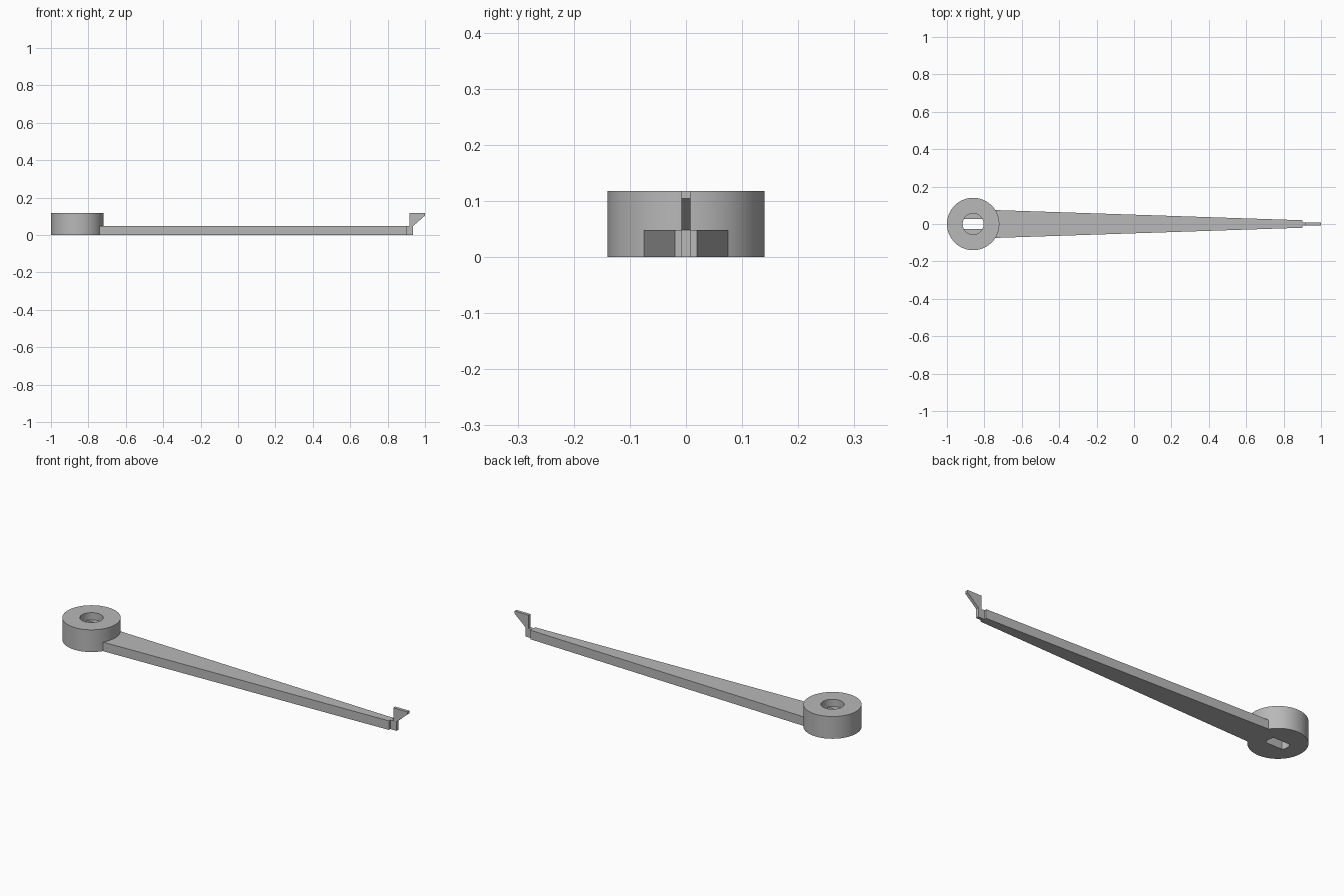
import bpy, bmesh
from math import sin, cos, pi, radians, asin

cube = bpy.data.objects.get("Cube")
if cube:
    bpy.data.objects.remove(cube, do_unlink=True)

grey = bpy.data.materials.new("plain_grey")
grey.use_nodes = True
grey.diffuse_color = (0.48, 0.48, 0.48, 1)
grey.node_tree.nodes["Principled BSDF"].inputs["Base Color"].default_value = grey.diffuse_color

HUB_X, HUB_R, HUB_H = -0.86, 0.14, 0.118
HOLE_R, FLOOR_Z = 0.056, 0.08
ARM_H = 0.048
SEGMENTS = 72


def finish(name, bm):
    bmesh.ops.remove_doubles(bm, verts=bm.verts, dist=1e-5)
    bmesh.ops.recalc_face_normals(bm, faces=bm.faces)
    mesh = bpy.data.meshes.new(name)
    bm.to_mesh(mesh)
    bm.free()
    mesh.materials.append(grey)
    obj = bpy.data.objects.new(name, mesh)
    bpy.context.collection.objects.link(obj)
    bpy.ops.object.select_all(action="DESELECT")
    obj.select_set(True)
    bpy.context.view_layer.objects.active = obj
    bpy.ops.object.shade_smooth_by_angle(angle=radians(30))
    return obj


def prism(name, outline, offset):
    """Extrude a closed outline along the offset."""
    bm = bmesh.new()
    face = bm.faces.new([bm.verts.new(p) for p in outline])
    top = bmesh.ops.extrude_face_region(bm, geom=[face], use_keep_orig=True)["geom"]
    verts = [v for v in top if isinstance(v, bmesh.types.BMVert)]
    bmesh.ops.translate(bm, vec=offset, verts=verts)
    return finish(name, bm)


# Hub: round recess above a slot with two flat sides
bm = bmesh.new()


def ring(radius, z, flat=1.0):
    points = [(radius * cos(2 * pi * i / SEGMENTS), radius * sin(2 * pi * i / SEGMENTS))
              for i in range(SEGMENTS)]
    return [bm.verts.new((HUB_X + x, max(-flat, min(flat, y)), z)) for x, y in points]


slot = HOLE_R / 2
rings = [ring(HUB_R, 0), ring(HUB_R, HUB_H), ring(HOLE_R, HUB_H),
         ring(HOLE_R, FLOOR_Z), ring(HOLE_R, FLOOR_Z, slot), ring(HOLE_R, 0, slot)]
for k, a in enumerate(rings):
    b = rings[(k + 1) % len(rings)]
    for i in range(SEGMENTS):
        j = (i + 1) % SEGMENTS
        bm.faces.new((a[i], a[j], b[j], b[i]))
bmesh.ops.dissolve_degenerate(bm, dist=1e-5, edges=bm.edges)
finish("hub", bm)

# Tapered arm, its root curved to fit the hub
root_angle = asin(0.075 / HUB_R)
fit = HUB_R - 0.001
arc = [root_angle * (1 - i / 6) for i in range(13)]
outline = [(HUB_X + fit * cos(t), fit * sin(t), 0) for t in arc]
outline += [(0.9, -0.02, 0), (0.9, 0.02, 0)]
prism("arm", outline, (0, 0, ARM_H))

# Thin post and hooked tip at the end of the arm
half = 0.008
hook = [(0.9, 0), (0.936, 0), (0.936, ARM_H), (1, 0.104),
        (1, HUB_H), (0.918, HUB_H), (0.918, ARM_H), (0.9, ARM_H)]
prism("tip_hook", [(x, -half, z) for x, z in hook], (0, 2 * half, 0))
